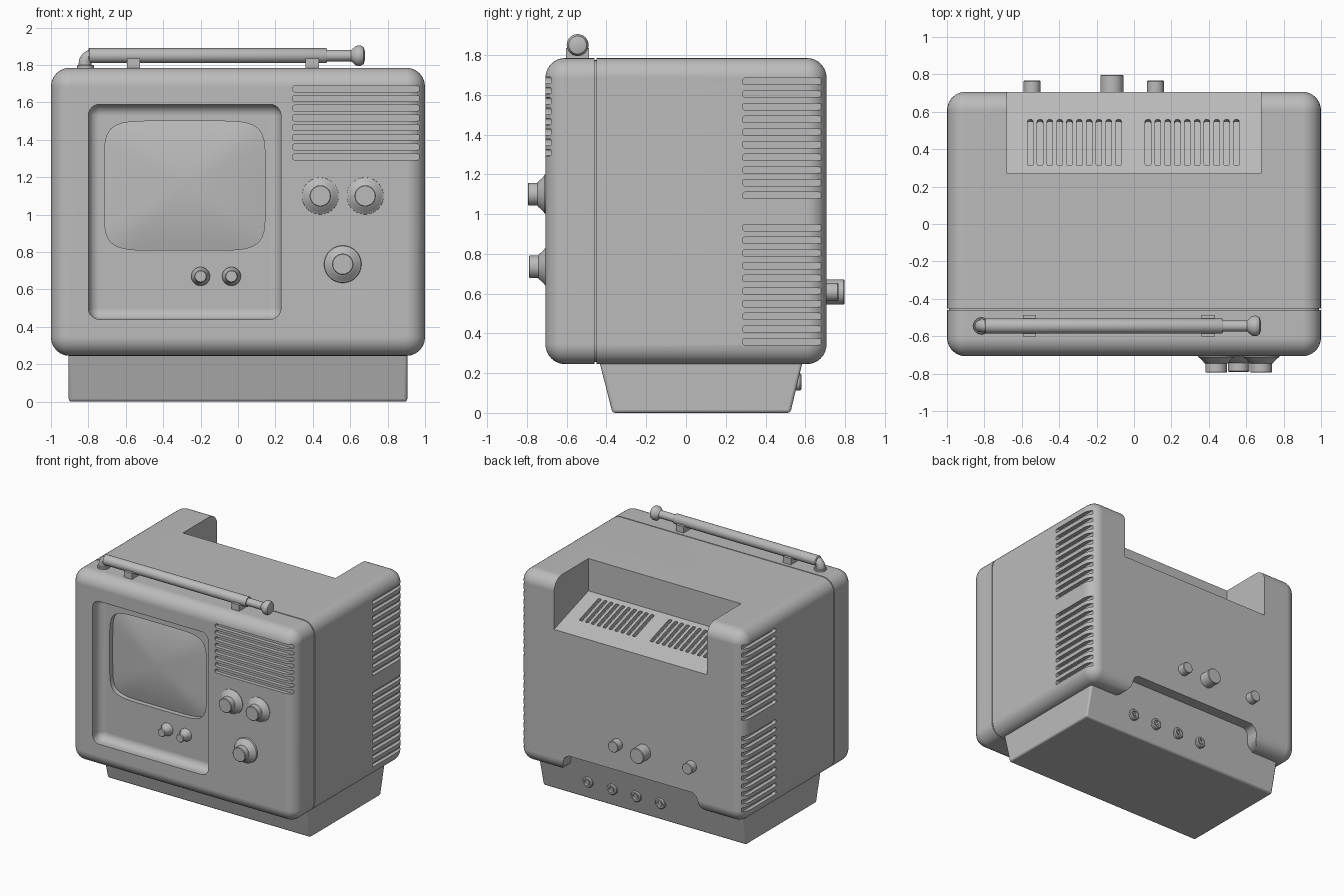
import bpy, bmesh, math
from mathutils import Vector, Matrix

if "Cube" in bpy.data.objects:
    bpy.data.objects.remove(bpy.data.objects["Cube"], do_unlink=True)

grey = bpy.data.materials.new("plain_grey")
grey.use_nodes = True
grey.diffuse_color = (0.5, 0.5, 0.5, 1)
grey.node_tree.nodes["Principled BSDF"].inputs["Base Color"].default_value = (0.5, 0.5, 0.5, 1)


def activate(ob):
    bpy.ops.object.select_all(action='DESELECT')
    ob.select_set(True)
    bpy.context.view_layer.objects.active = ob


def make(name, bm, smooth=True):
    bmesh.ops.remove_doubles(bm, verts=bm.verts, dist=1e-5)
    bmesh.ops.recalc_face_normals(bm, faces=bm.faces)
    me = bpy.data.meshes.new(name)
    bm.to_mesh(me)
    bm.free()
    ob = bpy.data.objects.new(name, me)
    bpy.context.collection.objects.link(ob)
    me.materials.append(grey)
    if smooth:
        activate(ob)
        bpy.ops.object.shade_smooth_by_angle(angle=math.radians(35))
    return ob


def loft(bm, rings, cap=True):
    """Skin a list of equal-length point rings."""
    loops = [[bm.verts.new(p) for p in ring] for ring in rings]
    for a, b in zip(loops, loops[1:]):
        for i in range(len(a)):
            j = (i + 1) % len(a)
            bm.faces.new((a[i], a[j], b[j], b[i]))
    if cap:
        bm.faces.new(loops[0])
        bm.faces.new(loops[-1])


def rrect(x0, x1, z0, z1, r, n=6):
    corners = ((x1 - r, z1 - r), (x0 + r, z1 - r), (x0 + r, z0 + r), (x1 - r, z0 + r))
    return [(cx + r * math.cos(a), cz + r * math.sin(a))
            for k, (cx, cz) in enumerate(corners)
            for a in (math.pi / 2 * (k + i / n) for i in range(n + 1))]


def rounded_rings(x0, x1, z0, z1, r, profile):
    """Rounded rectangles facing y, one for each (y, inset) pair."""
    return [[Vector((x, y, z)) for x, z in
             rrect(x0 + d, x1 - d, z0 + d, z1 - d, max(r - d, 0.003))] for y, d in profile]


def fillet(y_end, r, sign, n=8):
    """(y, inset) pairs of a quarter round that finishes at y_end."""
    return [(y_end - sign * r * (1 - math.sin(a)), r * (1 - math.cos(a)))
            for a in (math.pi / 2 * i / n for i in range(n + 1))]


def lathe(name, profile, loc, axis, n=40):
    rot = Vector((0, 0, 1)).rotation_difference(Vector(axis)).to_matrix()
    bm = bmesh.new()
    loft(bm, [[Vector(loc) + rot @ Vector((r * math.cos(t), r * math.sin(t), d))
               for t in (math.tau * i / n for i in range(n))] for r, d in profile])
    return make(name, bm)


def slot(bm, matrix, w, h, depth=0.03):
    loft(bm, [[matrix @ Vector((x, y, z)) for x, y in
               rrect(-w / 2, w / 2, -h / 2, h / 2, 0.01, 3)] for z in (-depth, depth)])


def cut(target, bm):
    cutter = make("cutter", bm, False)
    cutter.hide_render = True
    mod = target.modifiers.new("cut", 'BOOLEAN')
    mod.object, mod.operation, mod.solver = cutter, 'DIFFERENCE', 'EXACT'
    activate(target)
    bpy.ops.object.modifier_apply(modifier=mod.name)
    bpy.data.objects.remove(cutter, do_unlink=True)


# Case with a seam groove behind the front bezel
front, back, seam = -0.707, 0.707, -0.455
profile = fillet(front, 0.1, -1)[::-1]
profile += [(seam - 0.004, 0), (seam - 0.004, 0.01), (seam + 0.004, 0.01), (seam + 0.004, 0)]
profile += fillet(back, 0.1, 1)
bm = bmesh.new()
loft(bm, rounded_rings(-1, 1, 0.245, 1.785, 0.1, profile))
case = make("case", bm, False)

# Large cuts: screen recess, dial dish, handle notch, socket opening
panel_y = front + 0.095
bm = bmesh.new()
loft(bm, rounded_rings(-0.8, 0.23, 0.44, 1.59, 0.06, [(-0.9, 0)] + fillet(panel_y, 0.06, 1)))
dial = (0.56, 0.735)
loft(bm, [[Vector((dial[0] + r * math.cos(t), y, dial[1] + r * math.sin(t)))
           for t in (math.tau * i / 48 for i in range(48))]
          for r, y in ((0.15, -0.8), (0.15, front), (0.11, front + 0.02))])
slope = math.atan2(0.145, 0.44)
notch_z = lambda y: 1.525 - (y - 0.27) * math.tan(slope)
loft(bm, [[Vector((x, y, z)) for y, z in
           ((0.27, 1.9), (0.27, notch_z(0.27)), (0.9, notch_z(0.9)), (0.9, 1.9))]
          for x in (-0.68, 0.68)])
half = [(0.67, 0.2), (0.66, 0.25), (0.63, 0.265), (0.61, 0.29), (0.6, 0.34), (0.585, 0.375), (0.55, 0.397)]
outline = half + [(-x, z) for x, z in half[::-1]]
loft(bm, [[Vector((x, y, z)) for x, z in outline] for y in (0.5, 0.9)])
cut(case, bm)

# Small cuts: picture tube opening and every vent slot
def tube_ring(y, s=1.0):
    ring = []
    for t in (math.tau * i / 96 for i in range(96)):
        c, q = math.cos(t), math.sin(t)
        r = s * (abs(c / 0.43) ** 6.5 + abs(q / 0.345) ** 6.5) ** (-1 / 6.5)
        ring.append(Vector((-0.285 + r * c, y, 1.155 + r * q)))
    return ring


bm = bmesh.new()
loft(bm, [tube_ring(panel_y - 0.05), tube_ring(panel_y + 0.05)])
facing_front = Matrix.Rotation(math.pi / 2, 4, 'X')
facing_side = Matrix(((0, 0, 1, 0), (1, 0, 0, 0), (0, 1, 0, 0), (0, 0, 0, 1)))
for i in range(8):
    slot(bm, Matrix.Translation((0.632, front, 1.309 + 0.052 * i)) @ facing_front, 0.68, 0.032)
for side in (-1, 1):
    for z in (0.358, 1.094):
        for i in range(10):
            slot(bm, Matrix.Translation((side, 0.485, z + 0.0637 * i)) @ facing_side, 0.4, 0.032)
for x in (-0.555, 0.075):
    for i in range(10):
        at = Matrix.Translation((x + 0.0525 * i, 0.435, notch_z(0.435)))
        slot(bm, at @ Matrix.Rotation(-slope, 4, 'X'), 0.03, 0.26)
cut(case, bm)
activate(case)
bpy.ops.object.shade_smooth_by_angle(angle=math.radians(35))
weighted = case.modifiers.new("clean_shading", 'WEIGHTED_NORMAL')
weighted.keep_sharp = True

# Bulging picture tube glass
bm = bmesh.new()
loft(bm, [tube_ring(panel_y + 0.04 - 0.045 * (1 - s * s), s * 1.004)
          for s in (1, 0.9, 0.75, 0.6, 0.45, 0.3, 0.15, 0.05)])
make("screen_glass", bm)

# Front knobs
knob = [(0.1, -0.01), (0.098, 0.004), (0.085, 0.012), (0.062, 0.038), (0.057, 0.04), (0.057, 0.085), (0.053, 0.088)]
for name, x in (("left_knob", 0.68), ("right_knob", 0.44)):
    lathe(name, knob, (x, front, 1.1), (0, -1, 0))
lathe("tuning_knob", [(r, d + 0.015) for r, d in knob], (dial[0], front + 0.02, dial[1]), (0, -1, 0))
small = [(0.05, -0.01), (0.05, 0.01), (0.033, 0.035), (0.033, 0.075), (0.029, 0.08)]
for name, x in (("left_small_knob", -0.035), ("right_small_knob", -0.2)):
    lathe(name, small, (x, panel_y, 0.67), (0, -1, 0))

# Rear knobs
for name, x, r, d in (("rear_knob_left", 0.115, 0.045, 0.06), ("rear_knob_middle", -0.118, 0.062, 0.09),
                      ("rear_knob_right", -0.545, 0.045, 0.06)):
    lathe(name, [(r, -0.02), (r, d - 0.004), (r - 0.004, d)], (x, back, 0.608), (0, 1, 0))

# Tapered stand, continuing up into the case
bm = bmesh.new()
loft(bm, [[Vector((x, y, z)) for y, z in ((-0.37, 0), (0.525, 0), (0.625, 0.42), (-0.477, 0.42))]
          for x in (-0.905, 0.905)])
stand = make("stand", bm)
bevel = stand.modifiers.new("soft_edges", 'BEVEL')
bevel.width, bevel.segments = 0.014, 3

# Sockets on the back of the stand
socket = [(0.043, -0.03), (0.043, 0.012), (0.036, 0.02), (0.024, 0.02), (0.022, 0.004), (0.012, 0.004), (0.012, 0.012)]
for i in range(4):
    lathe("socket_%d" % (i + 1), socket, (0.475 - 0.215 * i, 0.562, 0.155), (0, 1, 0), 24)

# Folded telescopic antenna with its elbow, foot and clips
ay, az = -0.545, 1.85
rod = [(0.036, 0), (0.04, 0.005), (0.04, 1.27), (0.037, 1.275), (0.03, 1.275), (0.03, 1.405), (0.034, 1.41),
       (0.052, 1.43), (0.055, 1.445), (0.055, 1.455), (0.045, 1.472), (0.025, 1.478)]
lathe("antenna", rod, (-0.8, ay, az), (1, 0, 0), 32)
bm = bmesh.new()
bend = [(-0.818, 1.78, 0)] + [(-0.778 - 0.04 * math.cos(a), 1.808 + 0.04 * math.sin(a), a)
                             for a in (math.pi / 2 * i / 8 for i in range(9))]
loft(bm, [[Vector((x + 0.034 * math.cos(t) * math.cos(a), ay + 0.034 * math.sin(t),
                   z - 0.034 * math.cos(t) * -math.sin(a)))
           for t in (math.tau * i / 24 for i in range(24))] for x, z, a in
          [(px, pz, math.pi - pa) for px, pz, pa in bend]])
make("antenna_elbow", bm)
lathe("antenna_foot", [(0.045, -0.02), (0.045, 0.012), (0.04, 0.016)], (-0.815, ay, 1.785), (0, 0, 1))
for name, x in (("antenna_clip_left", 0.397), ("antenna_clip_right", -0.558)):
    bm = bmesh.new()
    bmesh.ops.create_cube(bm, size=1, matrix=Matrix.Translation((x, ay, 1.805)) @ Matrix.Diagonal((0.07, 0.115, 0.06, 1)))
    make(name, bm)
